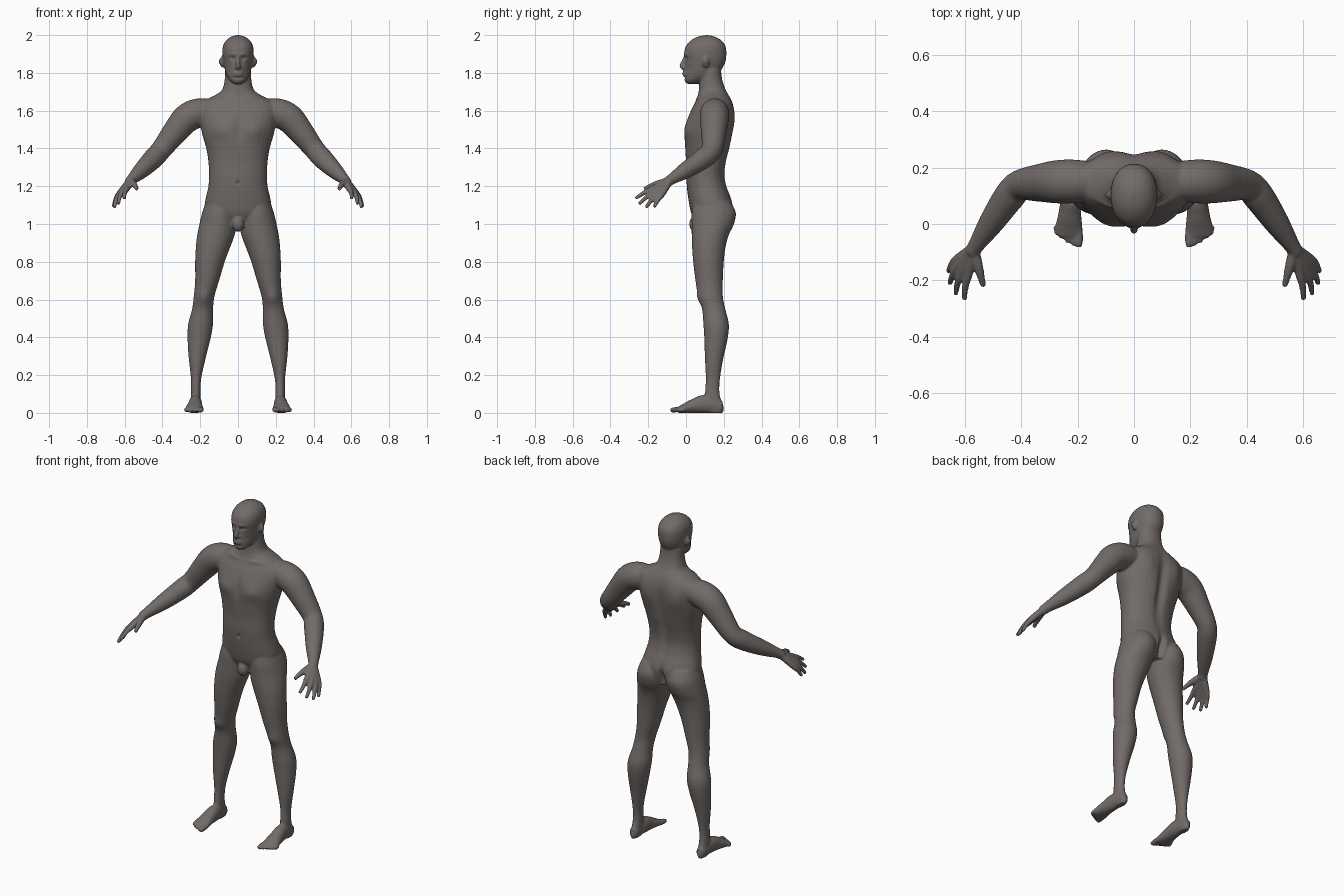
import bpy
import bmesh
import math
from mathutils import Vector, Matrix

default_cube = bpy.data.objects.get("Cube")
if default_cube:
    bpy.data.objects.remove(default_cube, do_unlink=True)

SIDES = 32
VOXEL = 0.0055


def smooth_rows(rows, steps=5):
    """Catmull-Rom interpolation through rows of numbers."""
    result = []
    last = len(rows) - 1
    for i in range(last):
        before, start, end, after = (rows[max(i - 1, 0)], rows[i],
                                     rows[i + 1], rows[min(i + 2, last)])
        for s in range(steps):
            t = s / steps
            result.append([
                b + (c - a) * t / 2 + (a - 2.5 * b + 2 * c - d / 2) * t * t
                + (1.5 * (b - c) + (d - a) / 2) * t ** 3
                for a, b, c, d in zip(before, start, end, after)])
    result.append(list(rows[-1]))
    return result


def skin_rings(bm, rings):
    """Bridge rings of points into a closed tube."""
    loops = [[bm.verts.new(p) for p in ring] for ring in rings]
    for low, high in zip(loops, loops[1:]):
        for i in range(SIDES):
            j = (i + 1) % SIDES
            bm.faces.new((low[i], low[j], high[j], high[i]))
    bm.faces.new(loops[0][::-1])
    bm.faces.new(loops[-1])


def oval(centre, side, up, power=1.0):
    points = []
    for i in range(SIDES):
        angle = math.tau * i / SIDES
        c, s = math.cos(angle), math.sin(angle)
        points.append(centre + side * math.copysign(abs(c) ** power, c)
                      + up * math.copysign(abs(s) ** power, s))
    return points


def loft(bm, rows, power=1.0):
    """Level sections: height, inner x, outer x, front y, back y."""
    rings = []
    for z, x0, x1, y0, y1 in smooth_rows(rows):
        centre = Vector(((x0 + x1) / 2, (y0 + y1) / 2, z))
        rings.append(oval(centre, Vector(((x1 - x0) / 2, 0, 0)),
                          Vector((0, (y1 - y0) / 2, 0)), power))
    skin_rings(bm, rings)


def tube(bm, rows):
    """Sections square to a path: x, y, z, half width, half height."""
    rows = smooth_rows(rows)
    rings = []
    for i, row in enumerate(rows):
        ahead = Vector(rows[min(i + 1, len(rows) - 1)][:3])
        tangent = (ahead - Vector(rows[max(i - 1, 0)][:3])).normalized()
        up = Vector((0, 0, 1)) if abs(tangent.z) < 0.95 else Vector((0, -1, 0))
        side = tangent.cross(up).normalized()
        rings.append(oval(Vector(row[:3]), side * row[3],
                          side.cross(tangent) * row[4]))
    skin_rings(bm, rings)


def round_tube(bm, rows):
    tube(bm, [row + (row[3],) for row in rows])


def ellipsoid(bm, centre, radii):
    matrix = Matrix.Translation(centre) @ Matrix.Diagonal((*radii, 1))
    bmesh.ops.create_uvsphere(bm, u_segments=24, v_segments=16, radius=1,
                              matrix=matrix)


def symmetric(rows):
    return [(z, -half, half, front, back) for z, front, back, half in rows]


bm = bmesh.new()

# Left leg
loft(bm, [(1.12, .01, .17, .04, .235), (1.06, .005, .19, .03, .264),
          (1, .006, .204, .03, .254), (.94, .018, .216, .03, .226),
          (.88, .04, .223, .032, .21), (.8, .07, .227, .038, .2),
          (.7, .1, .227, .05, .195), (.62, .124, .234, .065, .195),
          (.55, .132, .243, .085, .208), (.47, .132, .264, .092, .227),
          (.39, .146, .267, .097, .22), (.29, .171, .261, .1, .198),
          (.18, .195, .249, .105, .18), (.1, .198, .249, .1, .178),
          (.03, .199, .25, .1, .2), (0, .205, .245, .12, .195)])

# Left foot and toes
tube(bm, [(.225, .19, .03, .024, .03), (.225, .1, .046, .034, .048),
          (.228, .04, .036, .04, .038), (.231, -.01, .023, .048, .025),
          (.234, -.045, .015, .046, .015)])
for i in range(5):
    thick = 0.0145 if i == 0 else 0.0105
    x = 0.196 + 0.02 * i
    tip = -0.082 + 0.004 * i + 0.002 * i * i
    round_tube(bm, [(x, -.015, .02, thick), (x, tip + .02, .016, thick),
                    (x, tip, .012, thick * .8)])

# Left arm
round_tube(bm, [(.12, .155, 1.595, .06), (.2, .152, 1.59, .076),
                (.27, .15, 1.56, .077), (.335, .146, 1.485, .067),
                (.405, .137, 1.395, .055), (.445, .095, 1.35, .055),
                (.51, 0, 1.285, .044), (.56, -.075, 1.238, .029),
                (.575, -.1, 1.22, .028)])

# Left fingers, each running from the wrist through the palm
wrist = Vector((.57, -.088, 1.228))
fingers = [((.588, -.175, 1.188), (.602, -.268, 1.135)),
           ((.61, -.165, 1.175), (.634, -.25, 1.105)),
           ((.625, -.15, 1.163), (.655, -.213, 1.086)),
           ((.63, -.126, 1.158), (.66, -.17, 1.088))]
for knuckle, tip in fingers:
    knuckle, tip = Vector(knuckle), Vector(tip)
    bend = knuckle.lerp(tip, 0.5) + Vector((.004, 0, .004))
    round_tube(bm, [(*wrist, .021), (*knuckle, .0165),
                    (*bend, .0125), (*tip, .0095)])
round_tube(bm, [(*wrist, .02), (.555, -.145, 1.215, .018),
                (.543, -.19, 1.2, .0135), (.535, -.222, 1.184, .01)])

# Left ear and eye
ellipsoid(bm, (.083, .105, 1.858), (.012, .02, .031))
ellipsoid(bm, (.032, .012, 1.87), (.015, .015, .012))

# Mirror the left parts to the right
copied = bmesh.ops.duplicate(bm, geom=bm.verts[:] + bm.edges[:] + bm.faces[:])
for element in copied["geom"]:
    if isinstance(element, bmesh.types.BMVert):
        element.co.x *= -1

# Torso and neck
loft(bm, symmetric([
    (1, .06, .22, .1), (1.05, .03, .24, .16), (1.1, .018, .248, .176),
    (1.15, .01, .235, .168), (1.2, .004, .216, .157), (1.26, 0, .206, .153),
    (1.33, 0, .215, .157), (1.4, -.005, .233, .168), (1.47, -.008, .246, .188),
    (1.54, .002, .254, .203), (1.6, .025, .255, .21), (1.645, .048, .246, .19),
    (1.68, .062, .23, .125), (1.71, .068, .212, .085),
    (1.76, .072, .193, .071), (1.82, .08, .185, .068)]), power=0.9)

# Head
loft(bm, symmetric([
    (1.742, .004, .06, .022), (1.76, -.008, .1, .044), (1.79, -.01, .16, .061),
    (1.82, -.008, .19, .07), (1.86, -.005, .209, .078),
    (1.9, -.01, .214, .083), (1.94, -.002, .21, .08), (1.97, .024, .19, .065),
    (1.99, .058, .157, .04), (2, .1, .12, .012)]), power=0.92)

# Nose, lips and groin
round_tube(bm, [(0, 0, 1.892, .01), (0, -.014, 1.86, .011),
                (0, -.022, 1.835, .0135), (0, -.01, 1.826, .011)])
ellipsoid(bm, (0, -.01, 1.828), (.02, .011, .009))
for height in (1.789, 1.802):
    ellipsoid(bm, (0, -.009, height), (.026, .01, .0065))
ellipsoid(bm, (0, .05, 1.0), (.032, .033, .042))

bmesh.ops.recalc_face_normals(bm, faces=bm.faces)
mesh = bpy.data.meshes.new("body")
bm.to_mesh(mesh)
bm.free()
body = bpy.data.objects.new("body", mesh)
bpy.context.collection.objects.link(body)

# Fuse all parts into one skin
remesh = body.modifiers.new("fuse", "REMESH")
remesh.mode = "VOXEL"
remesh.voxel_size = VOXEL
graph = bpy.context.evaluated_depsgraph_get()
fused = bpy.data.meshes.new_from_object(body.evaluated_get(graph))
body.modifiers.clear()
body.data = fused
bpy.data.meshes.remove(mesh)

# Soft sculpting strokes, mirrored: centre, reach, push
strokes = [
    ((.031, -.008, 1.876), (.02, .03, .011), (0, .009, 0)),      # eye socket
    ((.028, -.01, 1.898), (.024, .03, .009), (0, -.005, 0)),     # brow
    ((.055, .0, 1.815), (.022, .04, .025), (0, .007, 0)),        # cheek
    ((0, -.008, 1.774), (.04, .03, .006), (0, .005, 0)),         # chin crease
    ((.097, .102, 1.86), (.02, .01, .016), (-.008, 0, 0)),       # ear bowl
    ((.095, 0, 1.5), (.055, .06, .042), (0, -.012, 0)),          # chest
    ((0, 0, 1.5), (.018, .06, .07), (0, .008, 0)),               # breastbone
    ((0, 0, 1.215), (.009, .03, .01), (0, .01, 0)),              # navel
    ((.1, .25, 1.55), (.05, .06, .07), (0, .012, 0)),            # shoulder blade
    ((0, .24, 1.42), (.028, .06, .19), (0, -.02, 0)),            # spine
    ((0, .25, 1.05), (.016, .07, .06), (0, -.03, 0)),            # cleft
    ((.18, .07, .61), (.035, .04, .035), (0, -.008, 0)),         # kneecap
    ((.09, .06, 1.66), (.06, .04, .008), (0, -.004, .004)),      # collarbone
]
sculpt = bmesh.new()
sculpt.from_mesh(fused)
for _ in range(4):
    bmesh.ops.smooth_vert(sculpt, verts=sculpt.verts, factor=0.5,
                          use_axis_x=True, use_axis_y=True, use_axis_z=True)
for centre, reach, push in strokes:
    for vert in sculpt.verts:
        x, y, z = vert.co
        offset = (abs(x), y, z)
        far = sum(((p - c) / r) ** 2 for p, c, r in zip(offset, centre, reach))
        if far < 6:
            weight = math.exp(-far)
            vert.co += Vector((math.copysign(push[0], x), *push[1:])) * weight
# Flat soles on the ground
for vert in sculpt.verts:
    vert.co.z = max(vert.co.z, 0)
sculpt.to_mesh(fused)
sculpt.free()

skin = bpy.data.materials.new("grey_brown_skin")
colour = (0.17, 0.15, 0.14, 1)
skin.diffuse_color = colour
skin.use_nodes = True
skin.node_tree.nodes["Principled BSDF"].inputs["Base Color"].default_value = colour
fused.materials.clear()
fused.materials.append(skin)
fused.shade_smooth()
